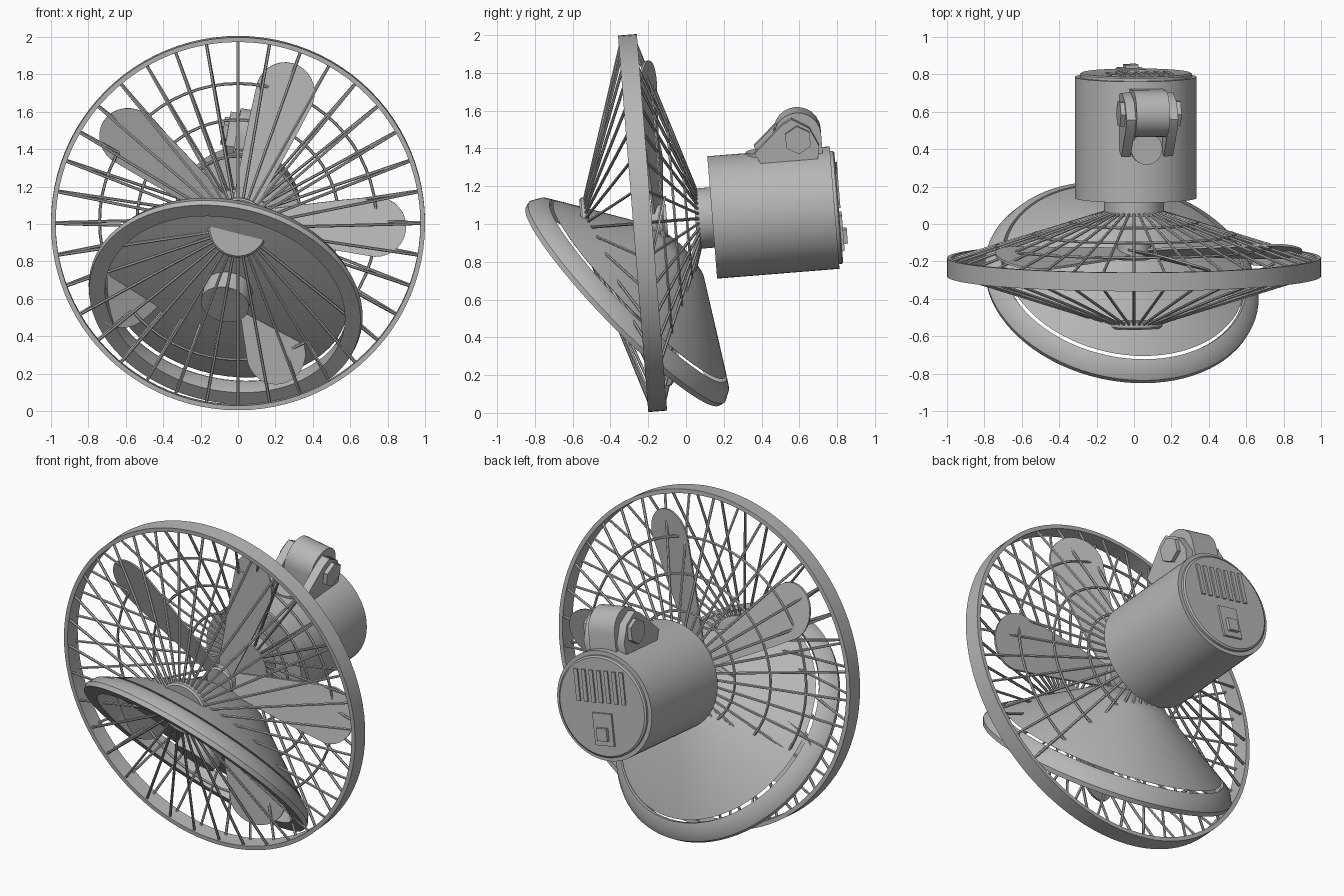
import bpy, bmesh
from math import sin, cos, pi, radians
from mathutils import Matrix, Vector

cube = bpy.data.objects.get("Cube")
if cube:
    bpy.data.objects.remove(cube)

grey = bpy.data.materials.new("plain_grey")
grey.use_nodes = True
GREY = (0.47, 0.47, 0.47, 1)
grey.diffuse_color = GREY
grey.node_tree.nodes["Principled BSDF"].inputs["Base Color"].default_value = GREY

# Frames: local y runs along the axis of each assembly
FAN = Matrix.Translation((0, -0.23, 1.005)) @ Matrix.Rotation(radians(4.6), 4, 'X')
MOTOR = FAN @ Matrix.Translation((0.01, 0, 0)) @ Matrix.Rotation(radians(10), 4, 'Y')
tilt = Vector((0, 1, 0)).rotation_difference(Vector((0.16, 0.71, 0.69)))
SHADE = Matrix.Translation((-0.07, -0.33, 0.57)) @ tilt.to_matrix().to_4x4()


def finish(name, bm, frame):
    bmesh.ops.recalc_face_normals(bm, faces=bm.faces)
    mesh = bpy.data.meshes.new(name)
    bm.to_mesh(mesh)
    bm.free()
    mesh.materials.append(grey)
    ob = bpy.data.objects.new(name, mesh)
    bpy.context.collection.objects.link(ob)
    ob.matrix_world = frame
    bpy.ops.object.select_all(action='DESELECT')
    ob.select_set(True)
    bpy.context.view_layer.objects.active = ob
    bpy.ops.object.shade_smooth_by_angle(angle=radians(35))


def revolve(bm, profile, n=64, closed=True):
    """Spin (radius, y) points round the y axis; open profiles get end caps."""
    rings = [[bm.verts.new((r * cos(2 * pi * i / n), y, r * sin(2 * pi * i / n)))
              for i in range(n)] for r, y in profile]
    pairs = list(zip(rings, rings[1:]))
    if closed:
        pairs.append((rings[-1], rings[0]))
    else:
        bm.faces.new(rings[0])
        bm.faces.new(rings[-1])
    for a, b in pairs:
        for i in range(n):
            j = (i + 1) % n
            bm.faces.new((a[i], a[j], b[j], b[i]))


def rod(bm, a, b, radius, sides=6):
    a, b = Vector(a), Vector(b)
    turn = (b - a).to_track_quat('Z', 'Y').to_matrix().to_4x4()
    bmesh.ops.create_cone(bm, cap_ends=True, segments=sides, radius1=radius, radius2=radius,
                          depth=(b - a).length, matrix=Matrix.Translation((a + b) / 2) @ turn)


def box(bm, center, size):
    bmesh.ops.create_cube(bm, size=1, matrix=Matrix.Translation(center) @ Matrix.Diagonal((*size, 1)))


def prism(bm, points, offset):
    """Extrude a flat outline by an offset vector."""
    face = bm.faces.new([bm.verts.new(p) for p in points])
    new = bmesh.ops.extrude_face_region(bm, geom=[face])["geom"]
    bmesh.ops.translate(bm, verts=[v for v in new if isinstance(v, bmesh.types.BMVert)], vec=offset)


def lathe(name, profile, frame, n=64, closed=False):
    bm = bmesh.new()
    revolve(bm, profile, n, closed)
    finish(name, bm, frame)


# Cage: outer band, hubs, and a cone of spokes on each side, with hoops at the rear
lathe("cage_band", [(1, -0.05), (1, 0.05), (0.975, 0.05), (0.975, -0.05)], FAN, 96, True)
lathe("front_hub", [(0.15, -0.325), (0.16, -0.315), (0.16, -0.285), (0.15, -0.28)], FAN)
lathe("rear_hub", [(0.16, 0.28), (0.16, 0.38)], FAN)


def cage(name, y_rim, y_hub, hoops):
    bm = bmesh.new()
    for k in range(36):
        c, s = cos(k * pi / 18), sin(k * pi / 18)
        rod(bm, (0.985 * c, y_rim, 0.985 * s), (0.14 * c, y_hub, 0.14 * s), 0.008)
    for r in hoops:
        y = y_rim + (y_hub - y_rim) * (0.985 - r) / 0.845
        revolve(bm, [(r + 0.008 * cos(a * pi / 3), y + 0.008 * sin(a * pi / 3)) for a in range(6)])
    finish(name, bm, FAN)


cage("front_cage", -0.03, -0.3, ())
cage("rear_cage", 0.03, 0.3, (0.34, 0.54, 0.74))

# Five pitched blades with round tips on a short hub
half = [(0.06, 0.06), (0.3, 0.1), (0.55, 0.14)]
tip = [(0.735 + 0.165 * cos(a), 0.165 * sin(a)) for a in [radians(-90 + 12 * i) for i in range(16)]]
outline = [(u, -v) for u, v in half] + tip + [(u, v) for u, v in reversed(half)]
pitch = radians(17)
for k in range(5):
    bm = bmesh.new()
    prism(bm, [(u, 0.075 + v * sin(pitch), v * cos(pitch)) for u, v in outline], (0, 0.012, 0))
    finish("blade_%d" % (k + 1), bm, FAN @ Matrix.Rotation(radians(2 - 72 * k), 4, 'Y'))
lathe("blade_hub", [(0.08, 0.04), (0.09, 0.05), (0.09, 0.13)], FAN)

# Motor housing with raised back plate
lathe("motor_housing", [(0.325, 0.37), (0.325, 1.02)], MOTOR)
lathe("motor_back_plate", [(0.3, 1.0), (0.3, 1.035), (0.29, 1.042)], MOTOR)

bm = bmesh.new()
for k in range(7):
    box(bm, ((k - 3) * 0.052, 1.043, 0.12), (0.026, 0.016, 0.19))
finish("vent_slats", bm, MOTOR)
bm = bmesh.new()
box(bm, (0, 1.045, -0.13), (0.13, 0.02, 0.19))
box(bm, (0, 1.06, -0.155), (0.07, 0.03, 0.075))
finish("switch", bm, MOTOR)

# Mount: two cheek plates, a knuckle between them, a rounded tongue and a hex bolt
cheek = [(0.62, 0.347), (0.66, 0.27), (0.95, 0.28), (0.965, 0.36), (0.92, 0.46), (0.83, 0.515), (0.78, 0.49)]
for side, x in (("right", -0.14), ("left", 0.09)):
    bm = bmesh.new()
    prism(bm, [(x, y, z) for y, z in cheek], (0.05, 0, 0))
    finish(side + "_mount_cheek", bm, MOTOR)
bm = bmesh.new()
arc = [(0.855 + 0.125 * cos(a), 0.415 + 0.125 * sin(a)) for a in [radians(15 * i) for i in range(13)]]
prism(bm, [(-0.09, y, z) for y, z in arc + [(0.73, 0.3), (0.98, 0.3)]], (0.18, 0, 0))
finish("mount_knuckle", bm, MOTOR)
bm = bmesh.new()
rod(bm, (0, 0.66, 0.3), (0, 0.66, 0.335), 0.085, 24)
finish("mount_tongue", bm, MOTOR)
bm = bmesh.new()
rod(bm, (-0.165, 0.855, 0.405), (-0.13, 0.855, 0.405), 0.075)
rod(bm, (0.13, 0.855, 0.405), (0.165, 0.855, 0.405), 0.075)
finish("mount_bolt", bm, MOTOR)

# Tilted conical shade: thick rim, thin gap, then a cone closed by a flat plate with a lamp socket
lathe("shade_rim", [(0.735, -0.003), (0.742, 0.025), (0.715, 0.075), (0.665, 0.108), (0.652, 0.09), (0.65, 0)],
      SHADE, 80, True)
lathe("shade_cone", [(0.64, 0.115), (0.65, 0.118), (0.19, 0.41), (0.1, 0.43)], SHADE, 80)
lathe("lamp_socket", [(0.13, 0), (0.13, 0.13)], SHADE)
